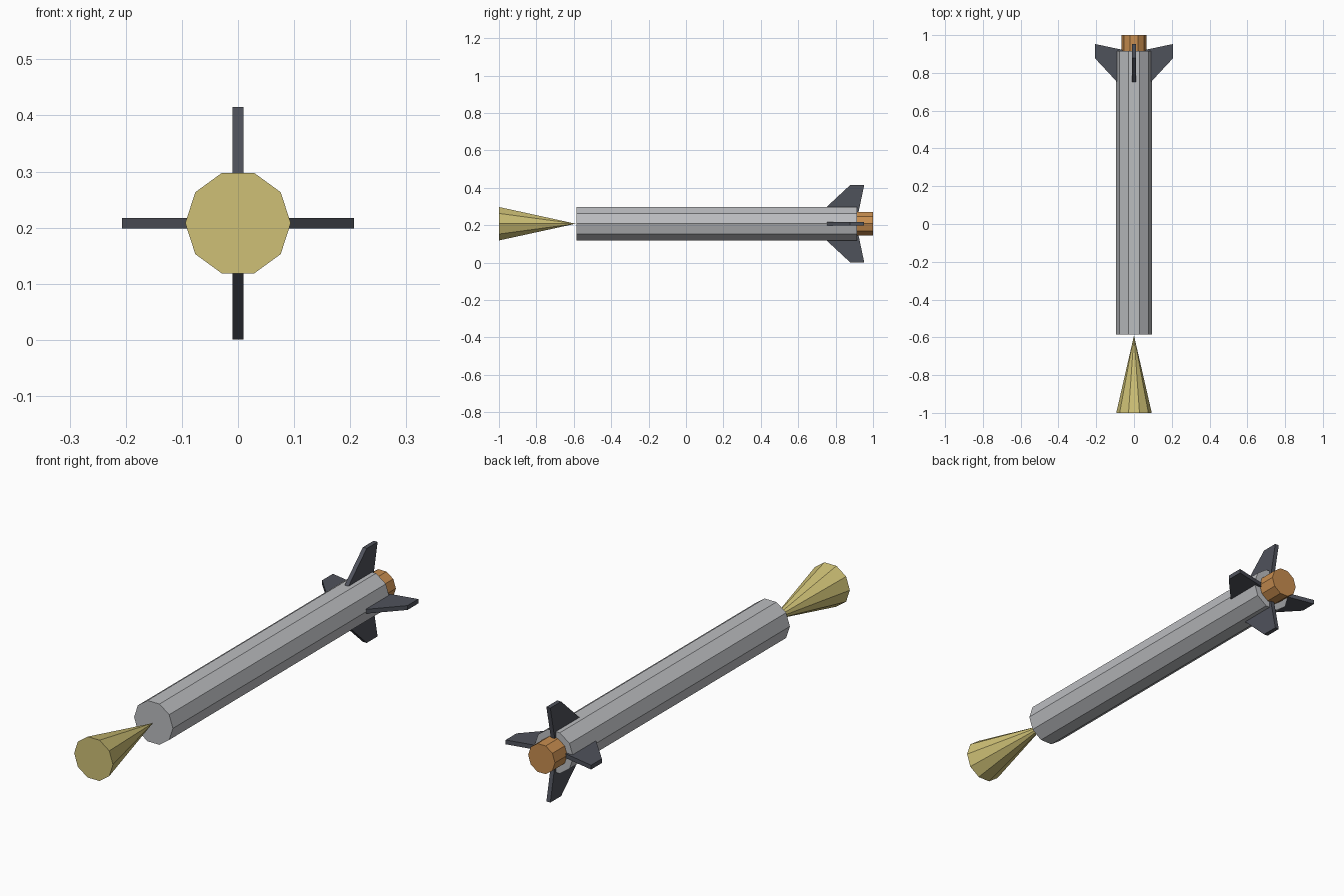
import bpy, bmesh, math
from mathutils import Matrix

if "Cube" in bpy.data.objects:
    bpy.data.objects.remove(bpy.data.objects["Cube"])

AXIS_Z = 0.208   # height of the long axis
SIDES = 10


def material(name, rgb):
    m = bpy.data.materials.new(name)
    m.diffuse_color = (*rgb, 1.0)
    m.use_nodes = True
    m.node_tree.nodes["Principled BSDF"].inputs["Base Color"].default_value = m.diffuse_color
    return m


GREY = material("light grey", (0.50, 0.51, 0.53))
YELLOW = material("dull yellow", (0.62, 0.53, 0.18))
DARK = material("dark slate", (0.078, 0.084, 0.105))
ORANGE = material("copper orange", (0.58, 0.27, 0.08))


def finish(name, bm, mat):
    bmesh.ops.recalc_face_normals(bm, faces=bm.faces)
    mesh = bpy.data.meshes.new(name)
    bm.to_mesh(mesh)
    bm.free()
    mesh.materials.append(mat)
    ob = bpy.data.objects.new(name, mesh)
    ob.location.z = AXIS_Z
    bpy.context.collection.objects.link(ob)
    return ob


def tube(name, y0, y1, r0, r1, mat):
    """Ten-sided cylinder or cone along y, with a corner pointing up."""
    bm = bmesh.new()
    # local z becomes +y, local y becomes -z
    place = (Matrix.Translation((0, (y0 + y1) / 2, 0))
             @ Matrix.Rotation(math.radians(-90), 4, 'X')
             @ Matrix.Rotation(math.radians(90), 4, 'Z'))
    bmesh.ops.create_cone(bm, cap_ends=True, segments=SIDES, radius1=r0,
                          radius2=r1, depth=y1 - y0, matrix=place)
    bmesh.ops.remove_doubles(bm, verts=bm.verts, dist=1e-5)
    return finish(name, bm, mat)


# Main parts along the axis
tube("body", -0.585, 0.915, 0.094, 0.094, GREY)
tube("nose_cone", -1.0, -0.59, 0.094, 0.0, YELLOW)
tube("nozzle", 0.90, 1.0, 0.065, 0.065, ORANGE)

# Four swept fins: (distance from axis, y)
FIN = [(0.06, 0.72), (0.207, 0.878), (0.207, 0.953), (0.06, 0.922)]
HALF = 0.0095
for i, side in enumerate(("right", "top", "left", "bottom")):
    bm = bmesh.new()
    base = bm.faces.new([bm.verts.new((r, y, -HALF)) for r, y in FIN])
    ext = bmesh.ops.extrude_face_region(bm, geom=[base])
    moved = [v for v in ext["geom"] if isinstance(v, bmesh.types.BMVert)]
    bmesh.ops.translate(bm, verts=moved, vec=(0, 0, 2 * HALF))
    bmesh.ops.rotate(bm, verts=bm.verts, cent=(0, 0, 0),
                     matrix=Matrix.Rotation(-i * math.pi / 2, 3, 'Y'))
    finish(side + "_fin", bm, DARK)
